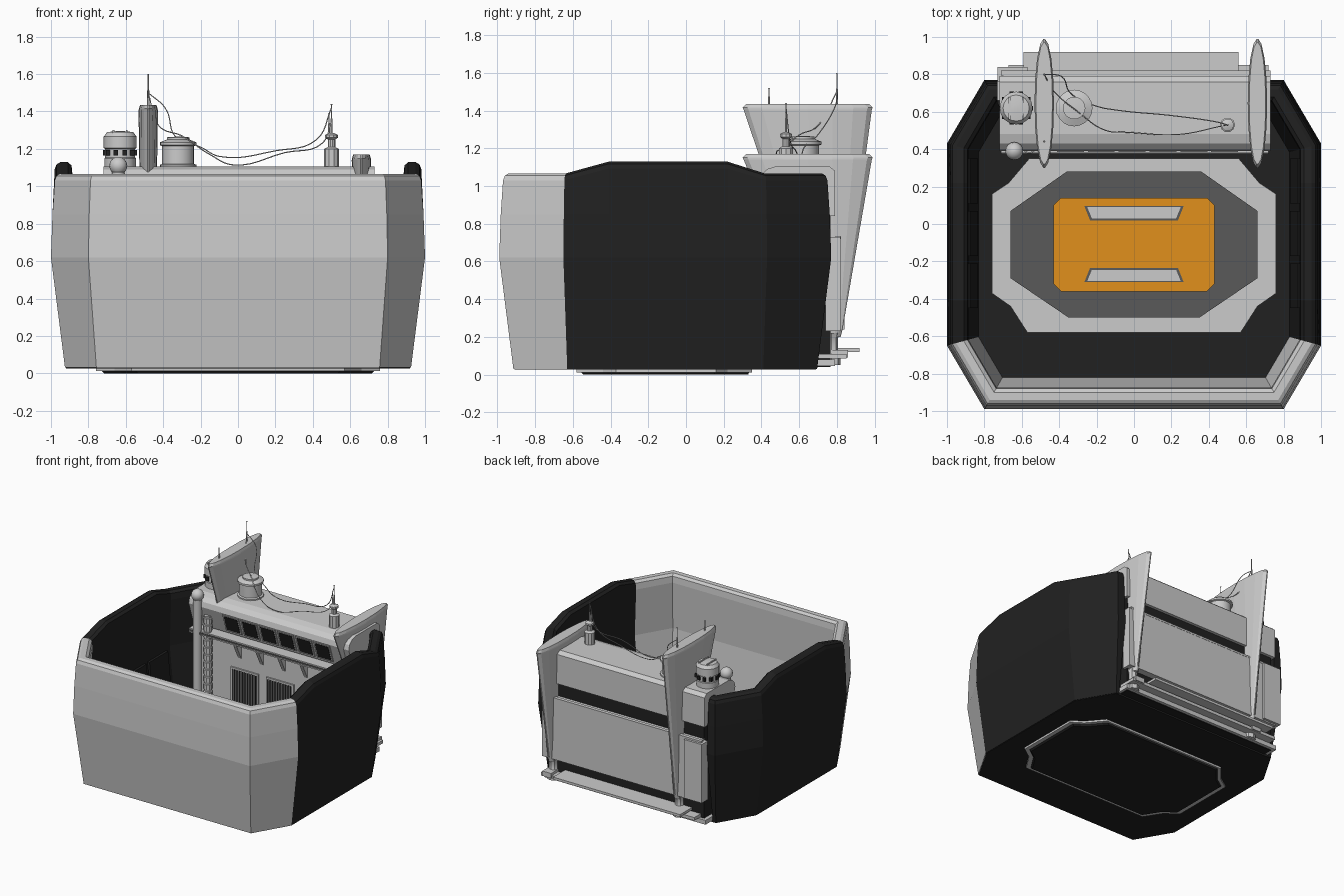
import bpy, bmesh, math
from mathutils import Vector

if "Cube" in bpy.data.objects:
    bpy.data.objects.remove(bpy.data.objects["Cube"])


def material(name, r, g, b):
    m = bpy.data.materials.new(name)
    m.diffuse_color = (r, g, b, 1)
    m.use_nodes = True
    m.node_tree.nodes["Principled BSDF"].inputs["Base Color"].default_value = m.diffuse_color
    return m


BLACK = material("black", .015, .015, .015)
DARK = material("dark_grey", .1, .1, .1)
ORANGE = material("orange", .75, .28, .012)


def loft(name, rings, mat=None, smooth=False):
    """Skin a list of equal-length closed rings and cap both ends."""
    bm = bmesh.new()
    vs = [[bm.verts.new(p) for p in r] for r in rings]
    n = len(rings[0])
    for a, b in zip(vs, vs[1:]):
        for i in range(n):
            bm.faces.new((a[i], a[(i + 1) % n], b[(i + 1) % n], b[i]))
    bm.faces.new(vs[0])
    bm.faces.new(vs[-1][::-1])
    bmesh.ops.recalc_face_normals(bm, faces=bm.faces)
    me = bpy.data.meshes.new(name)
    bm.to_mesh(me)
    bm.free()
    ob = bpy.data.objects.new(name, me)
    bpy.context.collection.objects.link(ob)
    if mat:
        me.materials.append(mat)
    if smooth:
        bpy.context.view_layer.objects.active = ob
        ob.select_set(True)
        bpy.ops.object.shade_smooth_by_angle(angle=math.radians(35))
        ob.select_set(False)
    return ob


def prism(name, pts, z0, z1, mat=None, s0=1):
    return loft(name, [[(x * s0, y * s0, z0) for x, y in pts], [(x, y, z1) for x, y in pts]], mat)


def along_x(name, prof, x0, x1, mat=None):
    return loft(name, [[(x, y, z) for y, z in prof] for x in (x0, x1)], mat)


def box(name, x0, x1, y0, y1, z0, z1, mat=None):
    return prism(name, [(x0, y0), (x1, y0), (x1, y1), (x0, y1)], z0, z1, mat)


def lathe(name, x, y, prof, n=16, mat=None):
    ang = [2 * math.pi * i / n for i in range(n)]
    return loft(name, [[(x + r * math.cos(a), y + r * math.sin(a), z) for a in ang] for r, z in prof], mat, True)


def mirrored(half):
    return half + [(-x, y) for x, y in half[::-1]]


def cable(name, pts, r=.003):
    cu = bpy.data.curves.new(name, 'CURVE')
    cu.dimensions, cu.bevel_depth, cu.bevel_resolution, cu.resolution_u = '3D', r, 1, 6
    sp = cu.splines.new('BEZIER')
    sp.bezier_points.add(len(pts) - 1)
    for bp, p in zip(sp.bezier_points, pts):
        bp.co = p
        bp.handle_left_type = bp.handle_right_type = 'AUTO'
    bpy.context.collection.objects.link(bpy.data.objects.new(name, cu))


# Outer wall: one profile swept round an open octagon path, mitred at corners
right = [(.8, -.99), (1, -.65), (1, -.41), (1, .22), (1, .43), (.8, .77), (.73, .77)]
path = [Vector(p) for p in [(-x, y) for x, y in right[::-1]] + right]


def offset(i, d):
    ns = []
    for a, b in ((i - 1, i), (i, i + 1)):
        if a >= 0 and b < len(path):
            t = (path[b] - path[a]).normalized()
            ns.append(Vector((-t.y, t.x)))
    m = (ns[0] + ns[-1]).normalized()
    return path[i] + m * d / m.dot(ns[0])


PROFILE = [(.075, .03), (0, .62), (.008, .85), (.02, 1.03), (.03, 1.055), (.05, 1.067),
           (.09, 1.067), (.11, 1.05), (.115, 1.0), (.10, .62), (.17, .04)]


def wall(name, i0, i1, mat=None):
    rings = []
    for i in range(i0, i1 + 1):
        lift = .062 if -.5 < path[i].y < .3 else 0
        rings.append([(*offset(i, d), z + (lift if z >= 1 else 0)) for d, z in PROFILE])
    loft(name, rings, mat)


wall("left_wall", 0, 5, BLACK)
wall("front_wall", 5, 8)
wall("right_wall", 8, 13, BLACK)

# Inset panels on the inner side walls
for s in (-1, 1):
    for k in range(3):
        y = -.45 + k * .28
        loft("inner_panel", [[(s * (.845 + o), y, .15), (s * (.845 + o), y + .24, .15),
                              (s * (.89 + o), y + .24, .6), (s * (.89 + o), y, .6)] for o in (-.012, .03)], BLACK)

# Floor and stepped platform
prism("floor", [tuple(offset(i, .08)) for i in range(len(path))], .027, .05, BLACK)
plat = mirrored([(.56, .35), (.67, .22), (.76, .16), (.76, -.37), (.66, -.44), (.57, -.58)])
prism("underside_trim", plat, .012, .03)
prism("underside_plate", [(x * .98, y * .98) for x, y in plat], 0, .03, BLACK, .96)
prism("platform", plat, .04, .08)
prism("platform_inlay", mirrored([(.36, .28), (.66, .07), (.66, -.29), (.35, -.5)]), .07, .09, DARK)
prism("hatch", mirrored([(.39, .14), (.43, .1), (.43, -.32), (.39, -.36)]), .08, .10, ORANGE)
for yc, s in ((.06, 1), (-.275, -1)):
    prism("hatch_slot_frame", mirrored([(.265, yc + s * .035), (.235, yc - s * .04)]), .095, .102, DARK)
    prism("hatch_slot", mirrored([(.25, yc + s * .03), (.225, yc - s * .03)]), .095, .105)

# Rear machinery block
along_x("upper_block", [(.45, .84), (.39, 1.02), (.4, 1.06), (.43, 1.09), (.48, 1.105), (.76, 1.105),
                        (.79, 1.08), (.79, .84)], -.72, .73)
box("core", -.70, .71, .49, .765, .04, .85, BLACK)
box("lower_front_wall", -.71, .72, .45, .5, .04, .80)
box("back_panel", -.70, .73, .74, .82, .23, .73)
box("side_cabinet", -.73, -.57, .76, .84, .24, .72)
box("ledge", -.71, .72, .38, .5, .79, .825)
box("ledge_trim", -.71, .72, .375, .385, .80, .815, DARK)
box("roof_seam", -.71, .72, .793, .822, .72, .735)

# Slanted window row
for k in range(6):
    x = -.40 + k * .165
    for nm, e, out, mat in (("window_frame", .012, .008, None), ("window", 0, .011, BLACK)):
        prof = [(.389 + (1.02 - z) / 3 - o, z) for z, o in
                ((.875 - e, -.02), (1.0 + e, -.02), (1.0 + e, out), (.875 - e, out))]
        along_x(nm, prof, x - e, x + .12 + e, mat)

# Brackets under the ledge
for k in range(5):
    x = -.3 + k * .2
    along_x("bracket", [(.45, .66), (.45, .8), (.385, .8), (.39, .78)], x - .015, x + .015)

# Lower grilles
for x in (-.36, -.04, .28):
    box("grille_frame", x - .015, x + .235, .438, .46, .235, .575)
    box("grille_back", x, x + .22, .434, .46, .25, .56, BLACK)
    for k in range(9):
        box("grille_bar", x + .012 + k * .0235, x + .02 + k * .0235, .425, .44, .25, .56)

# Rear shelf and foot planks
box("rear_shelf", -.59, .56, .74, .92, .12, .14)
box("rear_step", -.67, .72, .70, .85, .085, .11)
box("rear_base", -.73, .73, .66, .79, .045, .08)


# Tapered lens-section fins on stems
def fin(name, x, zt):
    rings = []
    for z, w, y0, y1 in ((.20, .03, .72, .82), (.24, .034, .70, .83), (zt - .03, .052, .305, .985),
                         (zt - .02, .05, .30, .99), (zt, .044, .32, .97)):
        c, h = (y0 + y1) / 2, (y1 - y0) / 2
        side = [(w * math.cos(t) ** .9 if abs(t) < 1.5 else .004, c + h * math.sin(t))
                for t in [math.pi / 2 * k / 4 for k in range(-4, 5)]]
        rings.append([(x + sx, y, z) for sx, y in side] + [(x - sx, y, z) for sx, y in side[::-1]])
    loft(name, rings)
    lathe(name + "_stem", x, .77, [(.05, .05), (.05, .1), (.035, .12), (.035, .19), (.045, .22)], 8)
    box(name + "_foot", x - .04, x + .04, .76, .86, .09, .13)


fin("left_fin", -.48, 1.435)
fin("right_fin", .66, 1.17)

# Roof equipment
lathe("vent_drum", -.63, .62, [(.085, 1.09), (.085, 1.15), (.08, 1.155), (.08, 1.2), (.088, 1.205),
                               (.088, 1.265), (.07, 1.29), (.02, 1.295)])
for k in range(10):
    a = k * math.pi / 5
    cx, cy = -.63 + .079 * math.cos(a), .62 + .079 * math.sin(a)
    box("vent_slot", cx - .012, cx + .012, cy - .012, cy + .012, 1.165, 1.195, BLACK)
for dx in (-.035, .035):
    box("vent_rib", -.63 + dx - .005, -.63 + dx + .005, .56, .68, 1.28, 1.3)
lathe("tank", -.32, .62, [(.098, 1.1), (.098, 1.115), (.085, 1.12), (.085, 1.215), (.098, 1.22), (.098, 1.235),
                          (.06, 1.25), (.06, 1.262), (.02, 1.265)], 20)
lathe("mast_base", .5, .53, [(.04, 1.1), (.04, 1.2), (.02, 1.21), (.02, 1.25), (.034, 1.26), (.034, 1.275),
                             (.012, 1.285)], 10)
for x, y, z0, z1 in ((.5, .53, 1.27, 1.44), (.487, .53, 1.27, 1.39), (-.48, .8, 1.42, 1.6), (-.48, .44, 1.42, 1.52)):
    lathe("antenna", x, y, [(.006, z0), (.006, (z0 + z1) / 2), (.003, (z0 + z1) / 2 + .01), (.003, z1 - .01),
                            (.005, z1)], 6)

# Pipes at the front left corner
dome = [(.048 * math.cos(t), 1.11 + .048 * math.sin(t)) for t in (-.8, -.4, 0, .4, .8, 1.2, 1.5)]
lathe("corner_pipe", -.64, .39, [(.034, .05), (.034, 1.075)] + dome)
ribs = [(r, .06 + .06 * k + dz) for k in range(15) for r, dz in ((.035, 0), (.035, .04), (.028, .043), (.028, .057))]
lathe("ribbed_pipe", -.56, .41, ribs, 10)

# Sagging cables
cable("upper_cable", [(-.48, .8, 1.5), (-.39, .79, 1.42), (-.33, .69, 1.26), (-.2, .63, 1.21), (-.1, .61, 1.16),
                      (.2, .58, 1.19), (.42, .55, 1.25), (.5, .53, 1.42)])
cable("lower_cable", [(-.48, .8, 1.5), (-.42, .7, 1.32), (-.3, .6, 1.27), (-.15, .5, 1.17), (-.03, .49, 1.115),
                      (.25, .48, 1.18), (.45, .52, 1.23), (.5, .53, 1.35)])
